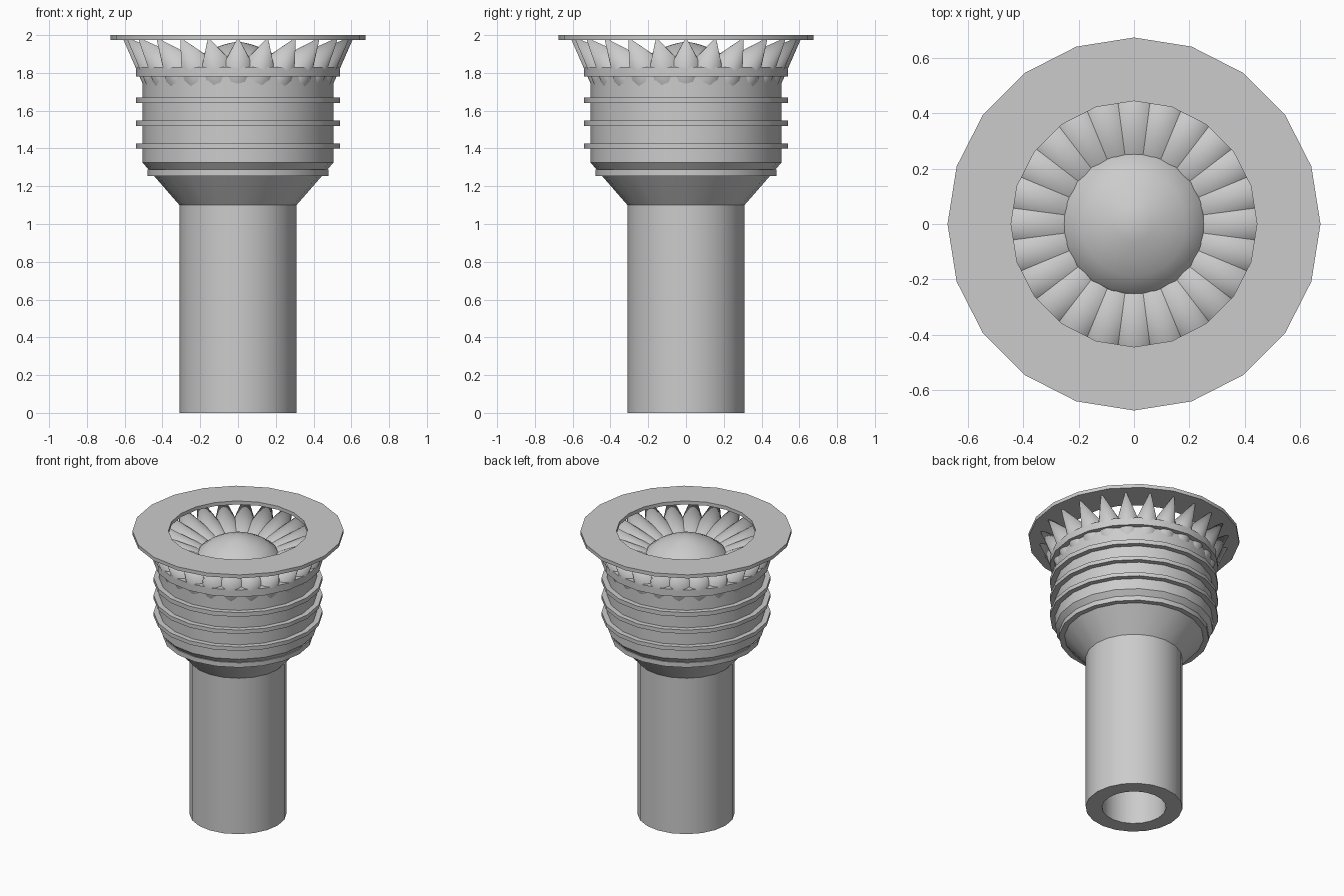
import bpy, bmesh, math
from mathutils import Vector

if "Cube" in bpy.data.objects:
    bpy.data.objects.remove(bpy.data.objects["Cube"])

SIDES = 20
SPIKES = 24


def finish(name, bm, angle=40):
    bmesh.ops.remove_doubles(bm, verts=bm.verts, dist=1e-5)
    bmesh.ops.recalc_face_normals(bm, faces=bm.faces)
    mesh = bpy.data.meshes.new(name)
    bm.to_mesh(mesh)
    bm.free()
    ob = bpy.data.objects.new(name, mesh)
    bpy.context.collection.objects.link(ob)
    bpy.ops.object.select_all(action='DESELECT')
    ob.select_set(True)
    bpy.context.view_layer.objects.active = ob
    bpy.ops.object.shade_smooth_by_angle(angle=math.radians(angle))
    return ob


def lathe(name, profile, closed=False):
    """Spin (radius, z) points round the z axis."""
    bm = bmesh.new()
    pts = profile + profile[:1] if closed else profile
    verts = [bm.verts.new((r, 0, z)) for r, z in pts]
    edges = [bm.edges.new(p) for p in zip(verts, verts[1:])]
    bmesh.ops.spin(bm, geom=verts + edges, cent=(0, 0, 0), axis=(0, 0, 1),
                   angle=math.tau, steps=SIDES, use_duplicate=False)
    return finish(name, bm)


# Hollow stem flaring into the wide head
lathe("stem_and_head", [
    (0, 1.10), (0.205, 1.10), (0.205, 0), (0.31, 0), (0.31, 1.10),
    (0.445, 1.255), (0.475, 1.29), (0.505, 1.325), (0.505, 1.80), (0, 1.80)])

# Raised bands around the head
bands = [(0.48, 1.255, 1.288), (0.54, 1.40, 1.427), (0.54, 1.52, 1.547),
         (0.54, 1.64, 1.67), (0.54, 1.78, 1.83)]
for i, (r, z0, z1) in enumerate(bands):
    lathe(f"band_{i + 1}", [(0.40, z0), (r, z0), (r, z1), (0.40, z1)], closed=True)

# Flat collar on top
lathe("top_collar", [(0.445, 1.975), (0.675, 1.975), (0.675, 2.0), (0.445, 2.0)],
      closed=True)

# Low dome in the middle of the crown
lathe("centre_dome", [(0.27, 1.78), (0.26, 1.835), (0.25, 1.855), (0.19, 1.90),
                      (0.13, 1.93), (0.065, 1.953), (0, 1.967)])

# Crown of overlapping outward-leaning spikes
inner, outer = Vector((0.24, 0, 1.845)), Vector((0.495, 0, 1.72))
tip_point = Vector((0.612, 0, 1.988))
centre, half = (inner + outer) / 2, (outer - inner) / 2
bm = bmesh.new()
for k in range(SPIKES):
    a = math.tau * k / SPIKES
    ca, sa = math.cos(a), math.sin(a)

    def place(p):
        return bm.verts.new((p.x * ca - p.y * sa, p.x * sa + p.y * ca, p.z))

    tip = place(tip_point)
    rim = []
    for j in range(16):
        t = math.tau * j / 16
        rim.append(place(centre + half * math.cos(t) + Vector((0, 0.11 * math.sin(t), 0))))
    for j in range(16):
        bm.faces.new((rim[j], rim[(j + 1) % 16], tip))
    bm.faces.new(rim[::-1])
finish("crown_spikes", bm, 50)
